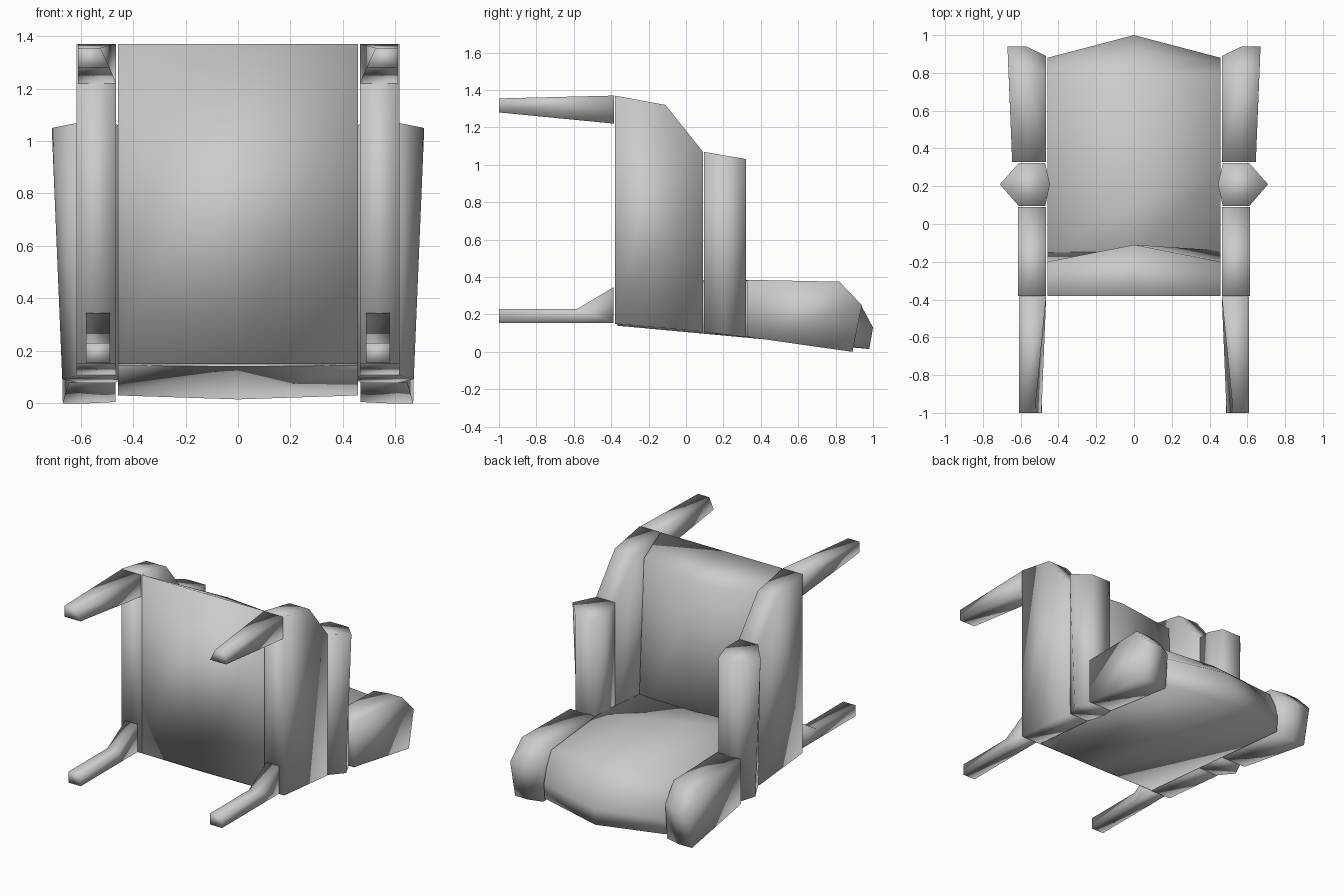
import bpy, bmesh, math

if "Cube" in bpy.data.objects:
    bpy.data.objects.remove(bpy.data.objects["Cube"])


def loft(name, rings, mirror=False, angle=120):
    """Skin a list of equal-length point rings, cap both ends."""
    bm = bmesh.new()
    vs = [[bm.verts.new(p) for p in ring] for ring in rings]
    n = len(rings[0])
    for a, b in zip(vs, vs[1:]):
        for i in range(n):
            j = (i + 1) % n
            bm.faces.new((a[i], a[j], b[j], b[i]))
    bm.faces.new(vs[0])
    bm.faces.new(vs[-1])
    bmesh.ops.recalc_face_normals(bm, faces=bm.faces[:])
    me = bpy.data.meshes.new(name)
    bm.to_mesh(me)
    bm.free()
    ob = bpy.data.objects.new(name, me)
    bpy.context.collection.objects.link(ob)
    if mirror:
        ob.modifiers.new("Mirror", 'MIRROR').use_mirror_merge = False
    bpy.ops.object.select_all(action='DESELECT')
    ob.select_set(True)
    bpy.context.view_layer.objects.active = ob
    bpy.ops.object.shade_smooth_by_angle(angle=math.radians(angle))
    return ob


def at_x(x, yz):
    return [(x, y, z) for y, z in yz]


def at_y(y, xz):
    return [(x, y, z) for x, z in xz]


# seat: upright slab (chair lies on its back) with a bowed front edge
seat_side = [(-.38, 1.37), (-.20, 1.26), (-.14, .155), (-.38, .15)]
seat_mid = [(-.38, 1.37), (-.11, 1.235), (-.135, .155), (-.38, .15)]
loft("seat", [at_x(-.458, seat_side), at_x(0, seat_mid), at_x(.458, seat_side)])

# backrest: lumbar swell and a peaked top edge
back_side = [(-.37, .145), (-.15, .355), (.28, .385), (.80, .335), (.85, .24), (.88, .13), (.87, .03)]
back_mid = [(-.37, .14), (-.15, .355), (.10, .385), (.80, .37), (.93, .26), (1.0, .13), (.98, .015)]
loft("backrest", [at_x(-.458, back_side), at_x(0, back_mid), at_x(.458, back_side)])

# side panels beside the seat
side = [(-.38, 1.37), (-.11, 1.32), (.09, 1.07), (.09, .108), (-.38, .15)]
loft("side_panel", [at_x(.465, side), at_x(.615, side)], True)

# armrests: six-sided bars that flare outward toward the front
arm = [(.47, .095), (.61, .095), (.71, .21), (.61, .322), (.47, .322), (.445, .21)]
arm_top = [(x, y, 1.07 - (y - .09) * .17) for x, y in arm]
arm_low = [(min(x, .67), y, .108 - (y - .09) * .13) for x, y in arm]
loft("armrest", [arm_low, arm_top], True)

# wings of the backrest, inner end corner cut away
wing_in = [(.328, .385), (.80, .375), (.89, .25), (.87, .005), (.328, .08)]
wing_end = [(.328, .385), (.82, .375), (.94, .25), (.89, 0), (.328, .08)]
outer = [(x, y, z) for x, (y, z) in zip((.645, .665, .67, .668, .645), wing_end)]
loft("wing", [at_x(.467, wing_in), at_x(.57, wing_end), outer], True)

# tapered front legs
loft("front_leg", [at_y(-.385, [(.465, 1.37), (.61, 1.37), (.61, 1.22), (.465, 1.22)]),
                   at_y(-1, [(.525, 1.355), (.61, 1.355), (.61, 1.28), (.49, 1.28)])], True)

# kinked back legs
loft("back_leg", [at_y(y, [(.488, .155), (.58, .155), (.58, top), (.488, top)])
                  for y, top in ((-.388, .345), (-.58, .23), (-1, .23))], True)
